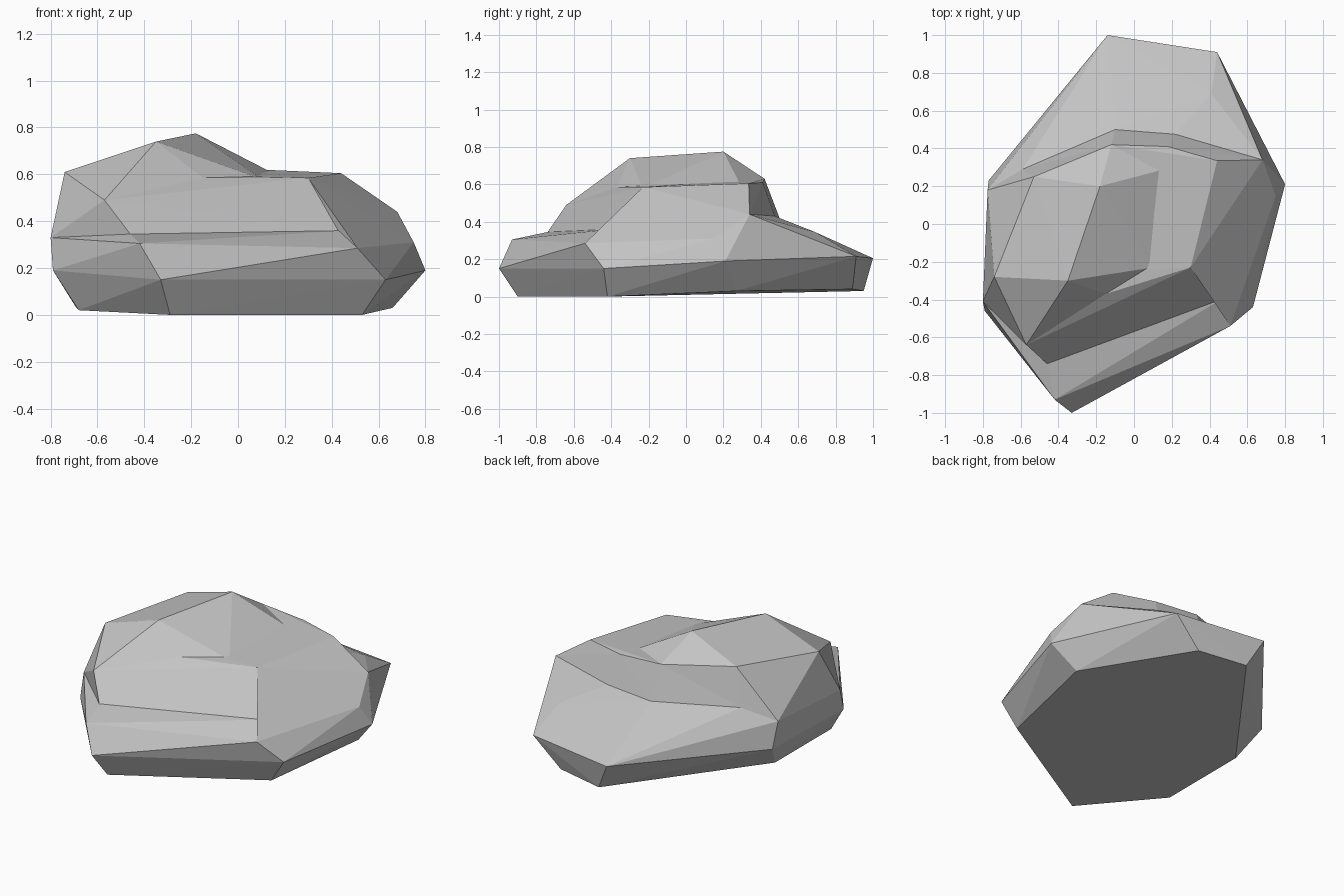
import bpy
import bmesh

cube = bpy.data.objects.get("Cube")
if cube:
    bpy.data.objects.remove(cube, do_unlink=True)

# One flat stone colour
stone = bpy.data.materials.new("stone_grey")
stone.use_nodes = True
grey = (0.55, 0.55, 0.55, 1)
stone.diffuse_color = grey
shader = stone.node_tree.nodes["Principled BSDF"]
shader.inputs["Base Color"].default_value = grey
shader.inputs["Roughness"].default_value = 0.9


def faceted_chunk(name, points):
    """Wrap a few corner points in a flat-faced convex stone."""
    bm = bmesh.new()
    for point in points:
        bm.verts.new(point)
    bmesh.ops.convex_hull(bm, input=bm.verts)
    loose = [v for v in bm.verts if not v.link_faces]
    bmesh.ops.delete(bm, geom=loose, context="VERTS")
    bmesh.ops.recalc_face_normals(bm, faces=bm.faces)
    mesh = bpy.data.meshes.new(name)
    bm.to_mesh(mesh)
    bm.free()
    mesh.materials.append(stone)
    chunk = bpy.data.objects.new(name, mesh)
    bpy.context.collection.objects.link(chunk)
    return chunk


# Corners shared by neighbouring chunks
left_front = (-0.80, -0.41, 0.33)
left_mid = (-0.765, -0.36, 0.46)
left_back = (-0.775, 0.18, 0.35)
left_rim = (-0.74, -0.28, 0.61)
back_notch = (-0.59, 0.29, 0.43)
front_shoulder = (-0.57, -0.64, 0.49)
crease_left = (-0.46, -0.74, 0.345)
crease_right = (0.46, -0.40, 0.36)
front_corner = (0.51, -0.54, 0.285)
right_high = (0.68, 0.34, 0.44)
right_low = (0.75, 0.15, 0.31)
right_tip = (0.80, 0.21, 0.19)
back_tip = (0.44, 0.91, 0.215)
back_ridge = (0.41, 0.69, 0.345)
wall_foot_right = (0.22, 0.475, 0.43)
wall_foot_left = (-0.10, 0.50, 0.42)
wall_top = (-0.12, 0.42, 0.63)
ledge_tip = (-0.15, -0.37, 0.585)
ledge_front = (0.30, -0.23, 0.585)
ledge_back = (0.44, 0.335, 0.605)

# Wide base: underside, widest outline, then the sloping shelf
underside = [(-0.29, -0.90, 0), (0.53, -0.42, 0), (0.66, 0.27, 0.03),
             (0.26, 0.89, 0.04), (-0.05, 0.95, 0.03), (-0.69, 0.09, 0.03),
             (-0.68, -0.49, 0.02)]
outline = [(-0.33, -1, 0.15), (0.63, -0.44, 0.15), right_tip, back_tip,
           (-0.14, 1, 0.205), (-0.77, 0.23, 0.19), (-0.79, -0.46, 0.19)]
shelf = [(-0.42, -0.93, 0.305), front_corner, crease_left, crease_right,
         left_front, left_back, back_notch, right_low, back_ridge,
         wall_foot_right, wall_foot_left]
rock = faceted_chunk("rock", underside + outline + shelf)

# Middle block with the flat ledge on its right, footed inside the base
body = faceted_chunk("rock_body", [
    ledge_front, ledge_back, (0.18, 0.41, 0.61), crease_left, crease_right,
    (-0.45, -0.72, 0.2), (0.46, -0.39, 0.2), (0, 0, 0.1),
    ledge_tip, front_shoulder, left_front, left_mid, left_back, left_rim,
    back_notch, right_high, right_low, wall_foot_right, wall_foot_left,
    wall_top])

# Steep right flank
flank = faceted_chunk("rock_flank", [
    ledge_front, ledge_back, right_high, right_low, front_corner,
    crease_right, (0.2, 0, 0.2)])

# Wedge behind the flank, running down to the back shelf
wedge = faceted_chunk("rock_wedge", [
    right_high, right_low, right_tip, back_tip, back_ridge,
    wall_foot_right, (0.2, 0.3, 0.15)])

# Raised crest on the left
crest = faceted_chunk("rock_crest", [
    (-0.35, -0.30, 0.74), (-0.18, 0.20, 0.775), (-0.53, 0.25, 0.66),
    (0.10, -0.23, 0.58), (0.16, 0.29, 0.60), (-0.3, 0, 0.2),
    ledge_tip, front_shoulder, left_front, left_mid, left_rim, left_back,
    back_notch, wall_top])

# Fuse the chunks into one solid rock
chunks = (body, flank, wedge, crest)
for chunk in chunks:
    union = rock.modifiers.new("fuse_" + chunk.name, "BOOLEAN")
    union.operation = "UNION"
    union.solver = "EXACT"
    union.object = chunk
bpy.context.view_layer.update()
evaluated = rock.evaluated_get(bpy.context.evaluated_depsgraph_get())
fused = bpy.data.meshes.new_from_object(evaluated)
rock.modifiers.clear()
rock.data = fused
for chunk in chunks:
    bpy.data.objects.remove(chunk, do_unlink=True)
